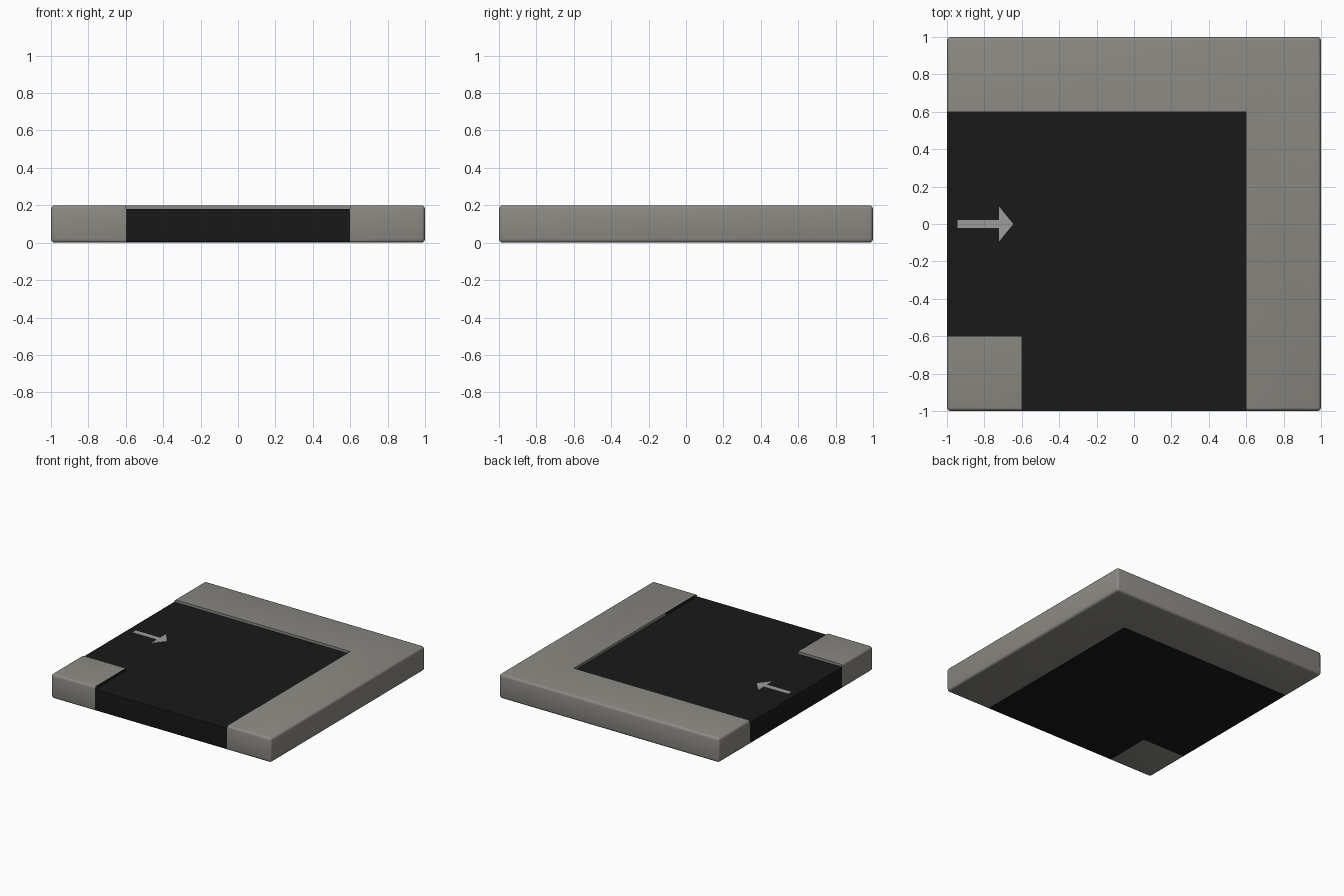
import bpy, bmesh
from mathutils import Matrix

if "Cube" in bpy.data.objects:
    bpy.data.objects.remove(bpy.data.objects["Cube"])


def material(name, color):
    m = bpy.data.materials.new(name)
    m.diffuse_color = (*color, 1)
    m.use_nodes = True
    m.node_tree.nodes["Principled BSDF"].inputs["Base Color"].default_value = m.diffuse_color
    return m


STONE = material("stone", (0.26, 0.25, 0.225))
ASPHALT = material("asphalt", (0.01, 0.01, 0.01))
PAINT = material("paint", (0.33, 0.335, 0.33))


def add_object(name, bm, mat):
    bmesh.ops.recalc_face_normals(bm, faces=bm.faces)
    me = bpy.data.meshes.new(name)
    bm.to_mesh(me)
    bm.free()
    ob = bpy.data.objects.new(name, me)
    bpy.context.collection.objects.link(ob)
    me.materials.append(mat)
    return ob


def prism(name, outline, z0, z1, mat):
    bm = bmesh.new()
    face = bm.faces.new([bm.verts.new((x, y, z0)) for x, y in outline])
    top = bmesh.ops.extrude_face_region(bm, geom=[face])["geom"]
    verts = [v for v in top if isinstance(v, bmesh.types.BMVert)]
    bmesh.ops.translate(bm, verts=verts, vec=(0, 0, z1 - z0))
    return add_object(name, bm, mat)


def tile_piece(name, outline, z1, mat):
    """Portion of the rounded square slab inside an outline, up to height z1."""
    bm = bmesh.new()
    bmesh.ops.create_cube(bm, size=1, matrix=Matrix.Translation((0, 0, 0.1))
                          @ Matrix.Diagonal((2, 2, 0.2, 1)))
    bmesh.ops.bevel(bm, geom=bm.edges[:], offset=0.02, segments=3,
                    profile=0.5, affect='EDGES')
    ob = add_object(name, bm, mat)
    cutter = prism(name + "_cutter", outline, -0.5, z1, mat)
    mod = ob.modifiers.new("cut", 'BOOLEAN')
    mod.operation = 'INTERSECT'
    mod.solver = 'EXACT'
    mod.object = cutter
    bpy.ops.object.select_all(action='DESELECT')
    bpy.context.view_layer.objects.active = ob
    ob.select_set(True)
    bpy.ops.object.modifier_apply(modifier="cut")
    bpy.data.objects.remove(cutter)
    bpy.ops.object.shade_smooth_by_angle()
    return ob


E, S = 1.5, 0.6  # cutting outlines run past the slab edge; road half width

# L-shaped pavement along the back and right, and the inner corner block
tile_piece("outer_pavement", [(-E, S), (S, S), (S, -E), (E, -E), (E, E), (-E, E)], 0.5, STONE)
tile_piece("corner_pavement", [(-E, -E), (-S, -E), (-S, -S), (-E, -S)], 0.5, STONE)

# Sunken road surface turning the corner
tile_piece("road", [(-E, -S), (-S, -S), (-S, -E), (S, -E), (S, S), (-E, S)], 0.179, ASPHALT)

# Dark kerb faces either side of the front road opening
for side, name in ((-1, "left_kerb_face"), (1, "right_kerb_face")):
    a, b = side * S, side * (S - 0.002)
    prism(name, [(a, -0.98), (b, -0.98), (b, -S), (a, -S)], 0.17, 0.2, ASPHALT)

# Painted direction arrow
prism("arrow", [(-0.945, -0.021), (-0.722, -0.021), (-0.722, -0.094), (-0.645, 0),
                (-0.722, 0.094), (-0.722, 0.021), (-0.945, 0.021)], 0.178, 0.181, PAINT)
